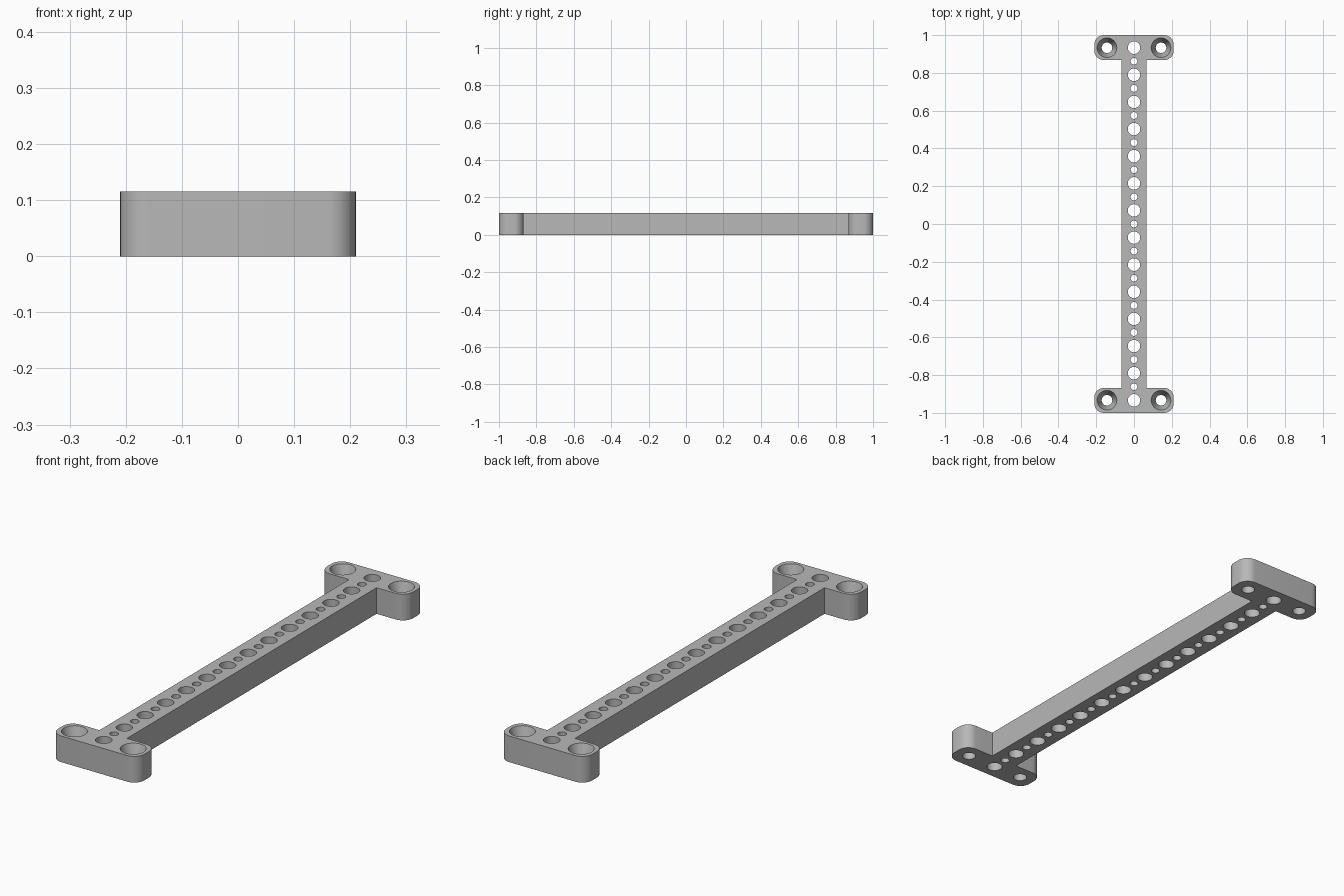
import bpy, bmesh
from math import sin, cos, pi

cube = bpy.data.objects.get("Cube")
if cube:
    bpy.data.objects.remove(cube, do_unlink=True)

HEIGHT = 0.115
HALF_WIDTH, HALF_BAR = 0.21, 0.067
INNER_Y, OUTER_Y = 0.868, 1.0
CORNER = 0.05
PITCH = 0.1436
SCREW_X, SCREW_Y = 0.143, 0.933

grey = bpy.data.materials.new("neutral grey")
grey.use_nodes = True
colour = (0.48, 0.48, 0.48, 1)
grey.diffuse_color = colour
grey.node_tree.nodes["Principled BSDF"].inputs["Base Color"].default_value = colour


def make_object(name, bm):
    bmesh.ops.recalc_face_normals(bm, faces=bm.faces)
    mesh = bpy.data.meshes.new(name)
    bm.to_mesh(mesh)
    bm.free()
    obj = bpy.data.objects.new(name, mesh)
    bpy.context.collection.objects.link(obj)
    mesh.materials.append(grey)
    return obj


def arc(cx, cy, start, steps=12):
    return [(cx + CORNER * cos(start + pi / 2 * i / steps),
             cy + CORNER * sin(start + pi / 2 * i / steps)) for i in range(steps + 1)]


def add_hole(bm, x, y, profile, sides=48):
    """Revolve a (radius, height) profile, bottom to top, into a closed cutter."""
    rings = [[bm.verts.new((x + r * cos(2 * pi * i / sides), y + r * sin(2 * pi * i / sides), z))
              for i in range(sides)] for r, z in profile]
    for low, high in zip(rings, rings[1:]):
        for i in range(sides):
            j = (i + 1) % sides
            bm.faces.new((low[i], low[j], high[j], high[i]))
    bm.faces.new(rings[0][::-1])
    bm.faces.new(rings[-1])


# Bar with a rounded cross-piece at each end
quarter = [(HALF_BAR, INNER_Y)]
quarter += arc(HALF_WIDTH - CORNER, INNER_Y + CORNER, -pi / 2)
quarter += arc(HALF_WIDTH - CORNER, OUTER_Y - CORNER, 0)
half = quarter + [(-x, y) for x, y in reversed(quarter)]
outline = half + [(-x, -y) for x, y in half]
bm = bmesh.new()
base = bm.faces.new([bm.verts.new((x, y, 0)) for x, y in outline])
top = bmesh.ops.extrude_face_region(bm, geom=[base])["geom"]
bmesh.ops.translate(bm, vec=(0, 0, HEIGHT),
                    verts=[v for v in top if isinstance(v, bmesh.types.BMVert)])
bracket = make_object("mounting_bar", bm)

# Alternating large and small holes, and countersunk screw holes
low, high = -0.02, HEIGHT + 0.02
bm = bmesh.new()
for i in range(-13, 14):
    radius = 0.033 if i % 2 else 0.018
    add_hole(bm, 0, i * PITCH / 2, [(radius, low), (radius, high)])
for sx in (-1, 1):
    for sy in (-1, 1):
        add_hole(bm, sx * SCREW_X, sy * SCREW_Y,
                 [(0.028, low), (0.028, 0.035), (0.052, HEIGHT), (0.058, high)])
cutter = make_object("hole_cutter", bm)
cutter.hide_render = True

cut = bracket.modifiers.new("holes", "BOOLEAN")
cut.operation = "DIFFERENCE"
cut.solver = "EXACT"
cut.object = cutter

bpy.ops.object.select_all(action="DESELECT")
bracket.select_set(True)
bpy.context.view_layer.objects.active = bracket
bpy.ops.object.modifier_apply(modifier=cut.name)
bpy.data.objects.remove(cutter, do_unlink=True)
bpy.ops.object.shade_smooth_by_angle(angle=0.2)
